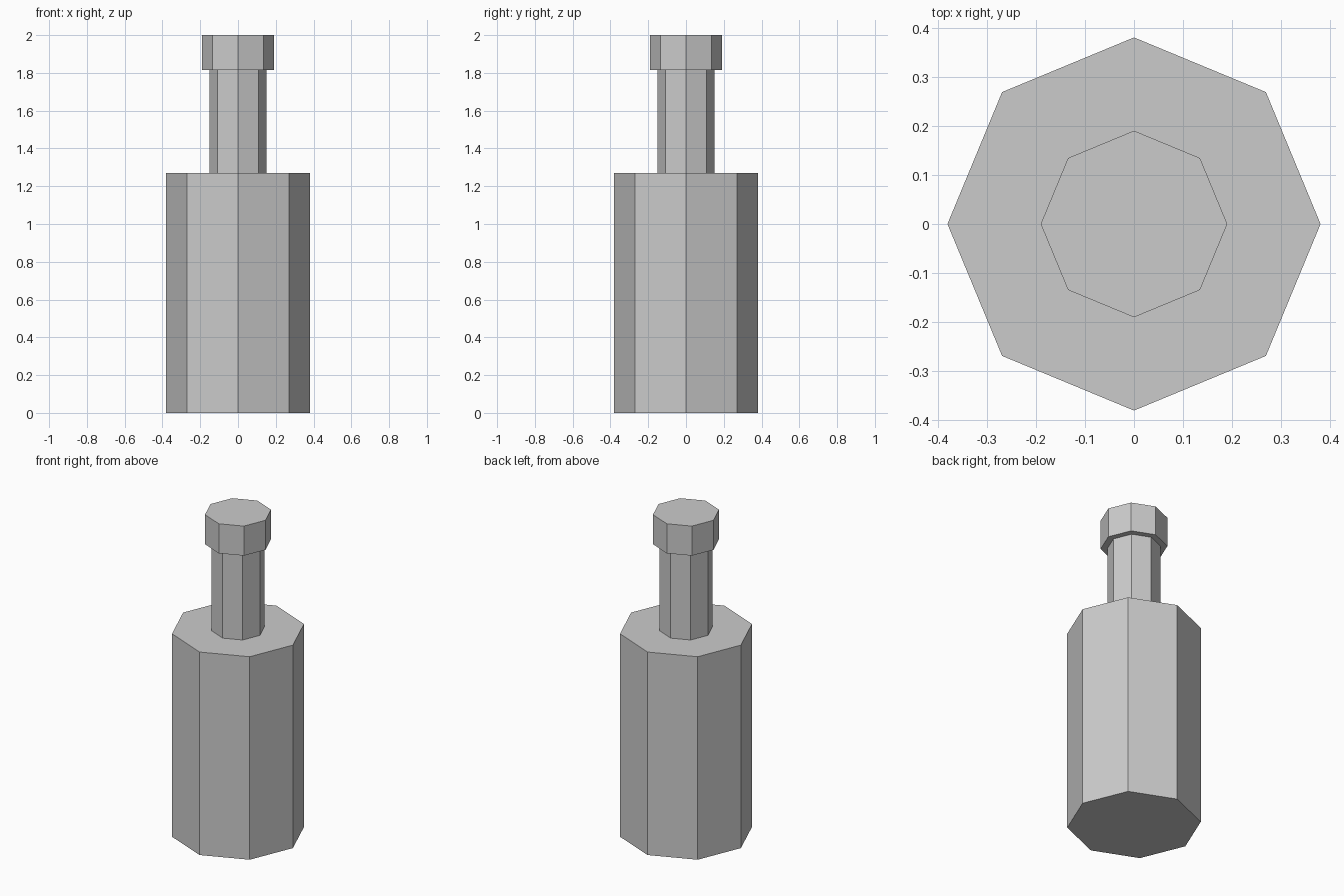
import bpy

if "Cube" in bpy.data.objects:
    bpy.data.objects.remove(bpy.data.objects["Cube"])

grey = bpy.data.materials.new("plain grey")
grey.diffuse_color = (0.6, 0.6, 0.6, 1.0)
grey.use_nodes = True
grey.node_tree.nodes["Principled BSDF"].inputs["Base Color"].default_value = grey.diffuse_color


def octagon_prism(name, radius, z0, z1):
    """Eight-sided prism with corners on the x and y axes."""
    bpy.ops.mesh.primitive_cylinder_add(
        vertices=8, radius=radius, depth=z1 - z0, location=(0, 0, (z0 + z1) / 2))
    obj = bpy.context.object
    obj.name = obj.data.name = name
    obj.data.materials.append(grey)
    return obj


# Bottle, from the bottom up
octagon_prism("bottle_body", 0.38, 0.0, 1.27)
octagon_prism("bottle_neck", 0.152, 1.27, 1.815)
octagon_prism("bottle_cap", 0.19, 1.815, 2.0)
